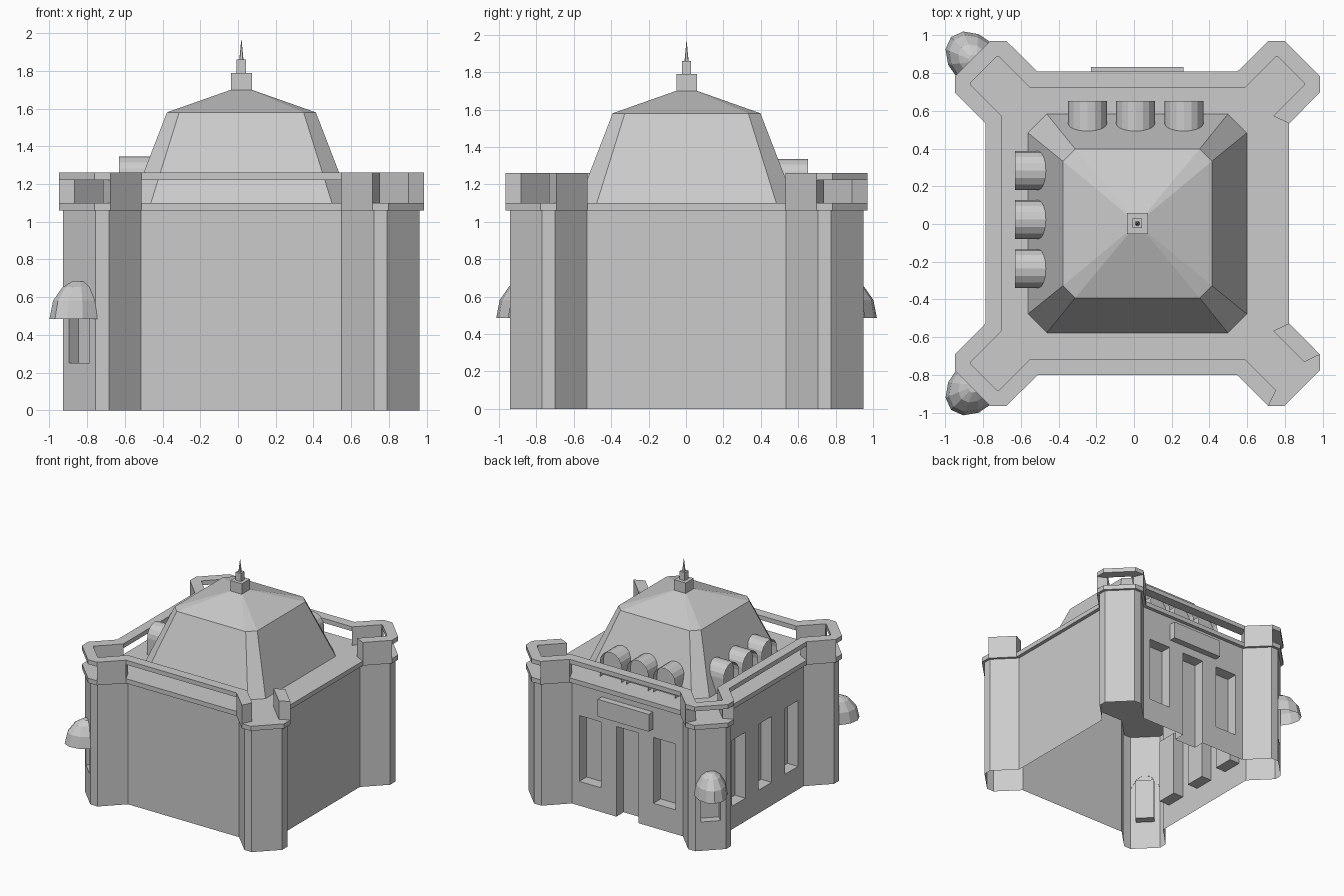
import bpy, bmesh
from math import sin, cos, pi, radians
from mathutils import Matrix, Vector

if "Cube" in bpy.data.objects:
    bpy.data.objects.remove(bpy.data.objects["Cube"])

CENTRE = Vector((0.018, 0.003, 0))


def finish(name, bm, mat=Matrix()):
    bmesh.ops.remove_doubles(bm, verts=bm.verts, dist=1e-5)
    bmesh.ops.recalc_face_normals(bm, faces=bm.faces)
    bm.transform(Matrix.Translation(CENTRE) @ mat)
    me = bpy.data.meshes.new(name)
    bm.to_mesh(me)
    bm.free()
    ob = bpy.data.objects.new(name, me)
    bpy.context.collection.objects.link(ob)
    return ob


def loft(bm, rings, bottom=True, top=True):
    """Skin between rings of equal point count."""
    vs = [[bm.verts.new(p) for p in r] for r in rings]
    n = len(rings[0])
    for a, b in zip(vs, vs[1:]):
        for i in range(n):
            j = (i + 1) % n
            bm.faces.new((a[i], a[j], b[j], b[i]))
    if bottom:
        bm.faces.new(vs[0][::-1])
    if top:
        return bm.faces.new(vs[-1])


def prism(name, pts, z0, z1):
    bm = bmesh.new()
    loft(bm, [[(x, y, z) for x, y in pts] for z in (z0, z1)])
    return finish(name, bm)


def box(name, x0, x1, y0, y1, z0, z1, mat=Matrix()):
    bm = bmesh.new()
    loft(bm, [[(x0, y0, z), (x1, y0, z), (x1, y1, z), (x0, y1, z)] for z in (z0, z1)])
    return finish(name, bm, mat)


def four(corner):
    """Repeat one corner's outline on all four corners."""
    out = []
    for k in range(4):
        c, s = round(cos(k * pi / 2)), round(sin(k * pi / 2))
        out += [(c * x - s * y, s * x + c * y) for x, y in corner]
    return out


def turn(deg):
    return Matrix.Rotation(radians(deg), 4, 'Z')


# Plan outlines, starting at the back right tower, anticlockwise
wall = four([(.774, .532), (.945, .703), (.945, .773), (.773, .945), (.703, .945), (.532, .774)])
outer = four([(.805, .53), (.968, .695), (.968, .78), (.78, .968), (.695, .968), (.53, .805)])
inner = four([(.72, .57), (.885, .735), (.885, .745), (.745, .885), (.735, .885), (.57, .72)])

# Walls with recessed windows and door, open underneath
walls = prism("walls", wall, 0, 1.06)
cutters = []
for x in (-.355, .355):
    cutters.append(box("cutter", x - .105, x + .105, .674, .9, .21, .78))
cutters.append(box("cutter", -.105, .105, .674, .9, -.1, .78))
for y in (-.365, -.005, .355):
    cutters.append(box("cutter", -.9, -.674, y - .09, y + .09, .2, .77))
for a in (45, 135):
    cutters.append(box("cutter", -.077, .077, 1.145, 1.4, .25, .61, turn(a)))
bpy.context.view_layer.objects.active = walls
for c in cutters:
    m = walls.modifiers.new("cut", 'BOOLEAN')
    m.operation, m.solver, m.object = 'DIFFERENCE', 'EXACT', c
    bpy.ops.object.modifier_apply(modifier=m.name)
    bpy.data.objects.remove(c)
bm = bmesh.new()
bm.from_mesh(walls.data)
ends = [f for f in bm.faces if all(v.co.z < .001 for v in f.verts)
        or all(v.co.z > 1.05 for v in f.verts)]
bmesh.ops.delete(bm, geom=ends, context='FACES')
bm.to_mesh(walls.data)
bm.free()

# Cornice slab and roof deck
prism("cornice_deck", outer, 1.06, 1.10)

# Parapet: solid end walls on the towers, thin rims and rails elsewhere
for i in range(24):
    k, s = divmod(i, 6)
    if k == 3 and s in (1, 2, 3, 5):
        continue
    j = (i + 1) % 24
    solid = s in (0, 4)
    prism("tower_parapet" if solid else "parapet_rail",
          [outer[i], outer[j], inner[j], inner[i]], 1.10 if solid else 1.222, 1.26)

# Sign board over the door
box("door_board", -.245, .245, .77, .83, .85, 1.0)


# Chamfered mansard roof
def chamfered(h, c, z):
    return [(x, y, z) for x, y in four([(h, h - c), (h - c, h)])]


bm = bmesh.new()
loft(bm, [chamfered(.58, .10, 1.10), chamfered(.395, .065, 1.58), chamfered(.055, .008, 1.70)],
     bottom=False)
finish("mansard_roof", bm)

# Finial
box("finial_base", -.055, .055, -.055, .055, 1.69, 1.79)
box("finial_neck", -.025, .025, -.025, .025, 1.79, 1.86)
bm = bmesh.new()
loft(bm, [chamfered(.011, .004, 1.86), chamfered(.001, .0003, 1.965)])
finish("finial_spike", bm)


# Arched dormers on the back and left slopes
def dormer(off, angle, top):
    r = .103
    prof = [(r, 1.10)] + [(r * cos(t * pi / 8), top - r + r * sin(t * pi / 8)) for t in range(9)]
    prof.append((-r, 1.10))
    bm = bmesh.new()
    face = loft(bm, [[(off + x, y, z) for x, z in prof] for y in (.47, .65)], bottom=False)
    bmesh.ops.inset_region(bm, faces=[face], thickness=.022)
    bmesh.ops.translate(bm, verts=face.verts, vec=(0, -.05, 0))
    finish("dormer", bm, turn(angle))


for off in (-.265, -.01, .247):
    dormer(off, 0, 1.335)
for off in (-.24, .02, .28):
    dormer(off, 90, 1.345)

# Half dome awnings on the two left towers
for a in (45, 135):
    bm = bmesh.new()
    rows = []
    for lat in (0, 28, 55, 76):
        q = radians(lat)
        rows.append([bm.verts.new((.132 * cos(q) * cos(t * pi / 6),
                                   1.213 + .185 * cos(q) * sin(t * pi / 6),
                                   .485 + .205 * sin(q))) for t in range(7)])
    for lo, hi in zip(rows, rows[1:]):
        for t in range(6):
            bm.faces.new((lo[t], lo[t + 1], hi[t + 1], hi[t]))
    bm.faces.new(rows[-1])
    finish("awning", bm, turn(a))
